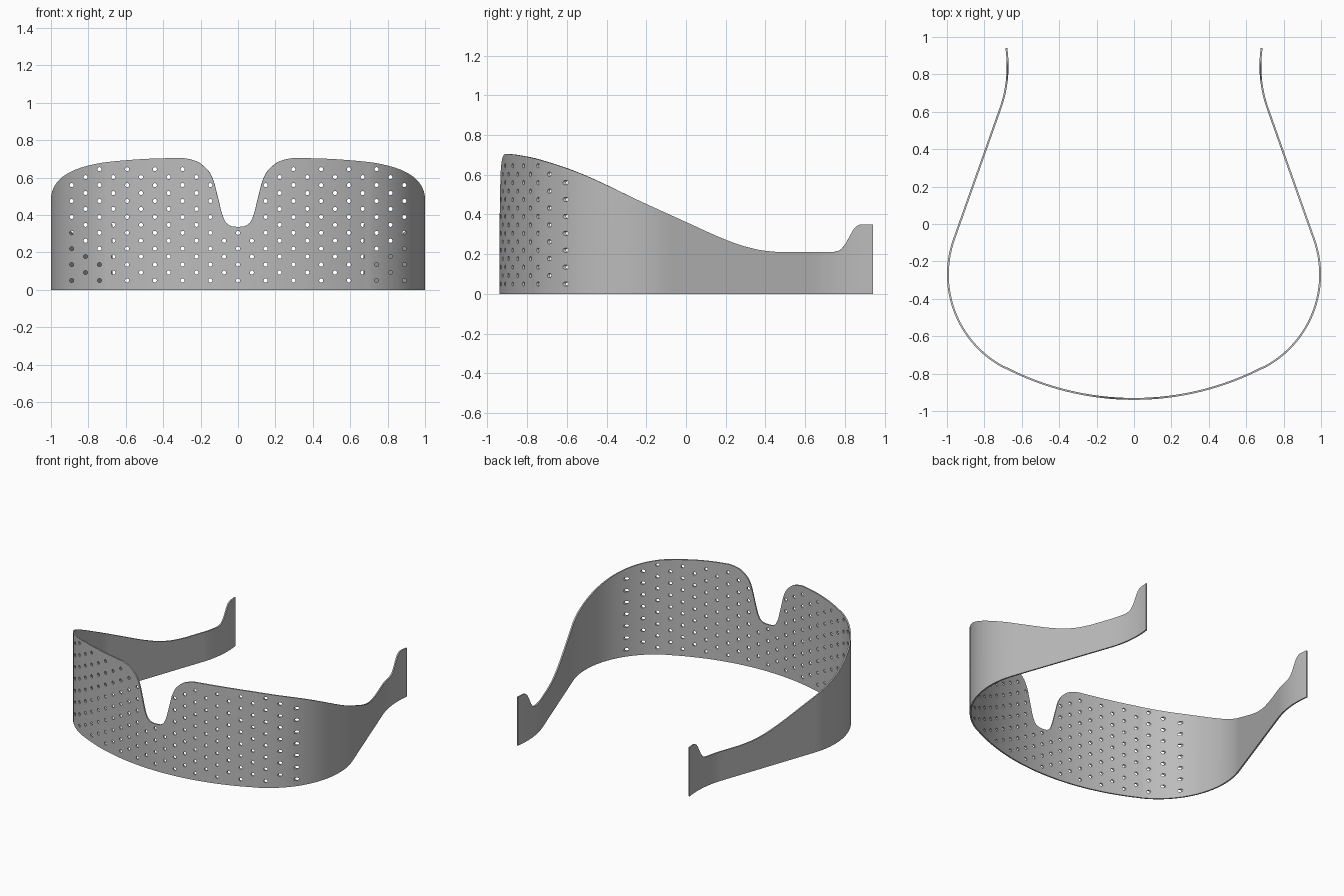
import bpy, bmesh, math
from mathutils import Matrix, Vector

if "Cube" in bpy.data.objects:
    bpy.data.objects.remove(bpy.data.objects["Cube"], do_unlink=True)

THICK = 0.01
SIDE = [(-1, .705), (-.9, .704), (-.8, .69), (-.7, .664), (-.55, .613), (-.2, .453), (0, .362),
        (.2, .273), (.3, .238), (.4, .217), (.5, .21), (.73, .21), (.77, .218),
        (.8, .248), (.83, .302), (.85, .333), (.88, .35), (1, .35)]
NOTCH = [(0, .337), (.03, .339), (.06, .355), (.08, .39), (.107, .49), (.134, .59),
         (.166, .645), (.23, .69), (.3, .705), (.4, .71), (2, .71)]


def smooth_curve(pts, t):
    """Cubic interpolation through sorted points."""
    n = len(pts)
    i = max(k for k in range(n - 1) if pts[k][0] <= t or k == 0)

    def slope(k):
        if k in (0, n - 1):
            return 0
        (xa, ya), (xb, yb), (xc, yc) = pts[k - 1:k + 2]
        s, u = (yb - ya) / (xb - xa), (yc - yb) / (xc - xb)
        return 2 * s * u / (s + u) if s * u > 0 else 0

    (x0, y0), (x1, y1) = pts[i:i + 2]
    w = x1 - x0
    f = (t - x0) / w
    return ((1 + 2 * f) * (1 - f) ** 2 * y0 + f * (1 - f) ** 2 * w * slope(i)
            + f * f * (3 - 2 * f) * y1 + f * f * (f - 1) * w * slope(i + 1))


def height(x, y):
    return min(smooth_curve(SIDE, y), smooth_curve(NOTCH, abs(x)))


def unit(a):
    return Vector((math.cos(a), math.sin(a)))


def arc(centre, radius, a0, a1, steps, sign=1):
    """Points with outward normals; sign -1 makes a hollow curve."""
    for k in range(1, steps + 1):
        n = unit(a0 + (a1 - a0) * k / steps)
        yield centre + n * radius * sign, n


# Plan of the left half: shallow brow, tight corner, straight arm, hooked tail
down = -math.pi / 2
lean = math.radians(19.5)
corner = Vector((.435, -.27))
path = [(Vector((0, -.94)), unit(down))]
path += arc(Vector((0, .56)), 1.5, down, down + math.asin(.68 / 1.5), 100)
path += arc(corner, .565, math.radians(-63), lean, 60)
start, normal = path[-1]
along = Vector((-normal.y, normal.x))
length = (.62 - start.y) / along.y
path += [(start + along * length * k / 50, normal) for k in range(1, 51)]
path += arc(path[-1][0] + normal * .67, .67, lean, -math.asin(.097 / .67), 36, -1)
mirrored = [(Vector((-p.x, p.y)), Vector((-n.x, n.y))) for p, n in path[:0:-1]]
path = mirrored + path

# Solid curved band
bm = bmesh.new()
rings = []
for p, n in path:
    q = p - n * THICK
    h = height(p.x, p.y)
    rings.append([bm.verts.new((v.x, v.y, z)) for v, z in ((p, 0), (p, h), (q, h), (q, 0))])
for a, b in zip(rings, rings[1:]):
    for k in range(4):
        j = (k + 1) % 4
        bm.faces.new((a[k], b[k], b[j], a[j]))
bm.faces.new(rings[0])
bm.faces.new(rings[-1][::-1])
bmesh.ops.recalc_face_normals(bm, faces=bm.faces)


def make_object(name, mesh_data):
    mesh = bpy.data.meshes.new(name)
    mesh_data.to_mesh(mesh)
    mesh_data.free()
    obj = bpy.data.objects.new(name, mesh)
    bpy.context.collection.objects.link(obj)
    return obj


band = make_object("visor_band", bm)

# Staggered ventilation holes, bored front to back
cut = bmesh.new()
PITCH_X, PITCH_Z = .0741, .085
for col in range(-12, 13):
    x = col * PITCH_X
    y = min((p for p, n in path if p.y < -.27), key=lambda p: abs(p.x - x)).y
    for row in range(8):
        z = .05 + PITCH_Z * (row + (col % 2) / 2)
        if z + .02 < min(height(x + d, y) for d in (-.012, 0, .012)):
            place = Matrix.Translation((x, y, z)) @ Matrix.Rotation(math.pi / 2, 4, 'X')
            bmesh.ops.create_cone(cut, cap_ends=True, segments=14, radius1=.011,
                                  radius2=.011, depth=.16, matrix=place)
cutter = make_object("hole_cutter", cut)
cutter.hide_render = True

mod = band.modifiers.new("holes", 'BOOLEAN')
mod.operation = 'DIFFERENCE'
mod.solver = 'EXACT'
mod.object = cutter
bpy.ops.object.select_all(action='DESELECT')
band.select_set(True)
bpy.context.view_layer.objects.active = band
bpy.ops.object.modifier_apply(modifier=mod.name)
bpy.data.objects.remove(cutter, do_unlink=True)

# Plain grey finish
grey = bpy.data.materials.new("plain_grey")
grey.use_nodes = True
colour = (.5, .5, .5, 1)
grey.diffuse_color = colour
grey.node_tree.nodes["Principled BSDF"].inputs["Base Color"].default_value = colour
band.data.materials.clear()
band.data.materials.append(grey)
bpy.ops.object.shade_smooth_by_angle(angle=math.radians(30))
